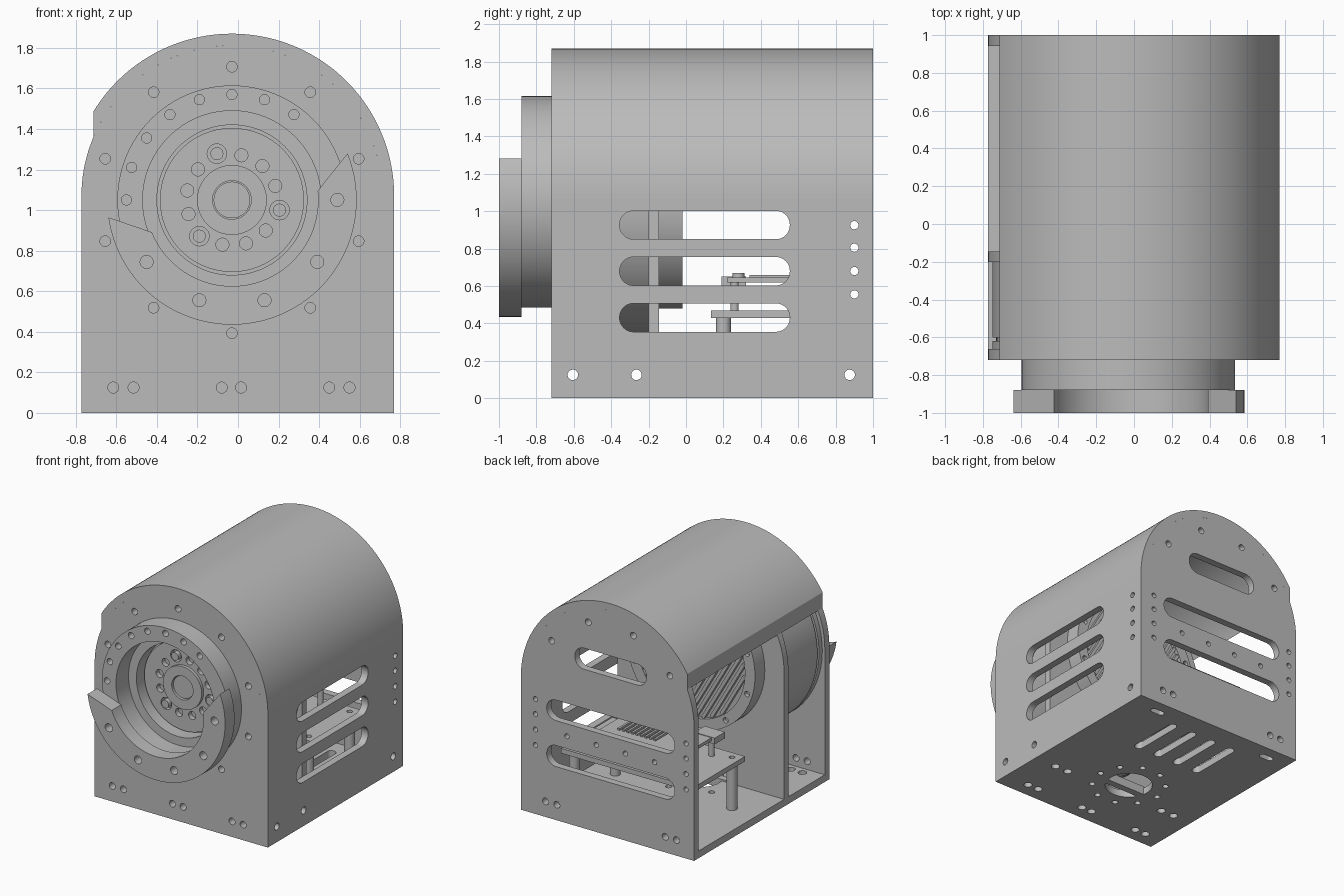
import bpy, bmesh
from math import sin, cos, radians, sqrt, acos, degrees

if "Cube" in bpy.data.objects:
    bpy.data.objects.remove(bpy.data.objects["Cube"], do_unlink=True)

grey = bpy.data.materials.new("plain grey")
grey.use_nodes = True
GREY = (0.5, 0.5, 0.5, 1)
grey.diffuse_color = GREY
grey.node_tree.nodes["Principled BSDF"].inputs["Base Color"].default_value = GREY

CX, CZ, ARC_Z = -0.03, 1.05, 1.07      # drive axis and roof arc centre
R_IN, R_OUT = 0.742, 0.8               # inner and outer roof radius
FRONT, BACK, T = -0.72, 1.0, 0.058     # housing ends and sheet thickness
made = []


# 2D outline helpers
def arc(u, v, r, a0, a1, n=72):
    return [(u + r * cos(radians(a0 + (a1 - a0) * i / n)),
             v + r * sin(radians(a0 + (a1 - a0) * i / n))) for i in range(n + 1)]


def circle(u, v, r, n=24):
    return arc(u, v, r, 0, 360, n)[:-1]


def hub(r, n=96):
    return circle(CX, CZ, r, n)


def rect(u0, u1, v0, v1):
    return [(u0, v0), (u1, v0), (u1, v1), (u0, v1)]


def slot(u0, u1, v0, v1):
    r = min(u1 - u0, v1 - v0) * 0.49
    return (arc(u1 - r, v1 - r, r, 0, 90, 10) + arc(u0 + r, v1 - r, r, 90, 180, 10)
            + arc(u0 + r, v0 + r, r, 180, 270, 10) + arc(u1 - r, v0 + r, r, 270, 360, 10))


def bolts(r, size, angles):
    return [circle(CX + r * cos(radians(a)), CZ + r * sin(radians(a)), size) for a in angles]


# Sheet or prism from an outline with holes, spanning lo..hi along an axis
def plate(name, loops, axis, lo, hi):
    curve = bpy.data.curves.new(name, 'CURVE')
    curve.dimensions = '2D'
    curve.fill_mode = 'BOTH'
    curve.extrude = (hi - lo) / 2
    for loop in loops:
        sp = curve.splines.new('POLY')
        sp.points.add(len(loop) - 1)
        for p, (u, v) in zip(sp.points, loop):
            p.co = (u, v, 0, 1)
        sp.use_cyclic_u = True
    temp = bpy.data.objects.new(name + " outline", curve)
    bpy.context.collection.objects.link(temp)
    deps = bpy.context.evaluated_depsgraph_get()
    mesh = bpy.data.meshes.new_from_object(temp.evaluated_get(deps))
    bpy.data.objects.remove(temp, do_unlink=True)
    bpy.data.curves.remove(curve)
    bm = bmesh.new()
    bm.from_mesh(mesh)
    mid = (lo + hi) / 2
    for vert in bm.verts:
        u, v, w = vert.co
        vert.co = {'x': (mid + w, u, v), 'y': (u, mid + w, v), 'z': (u, v, mid + w)}[axis]
    bmesh.ops.remove_doubles(bm, verts=bm.verts, dist=0.0001)
    bmesh.ops.recalc_face_normals(bm, faces=bm.faces)
    bm.to_mesh(mesh)
    bm.free()
    mesh.name = name
    mesh.materials.clear()
    mesh.materials.append(grey)
    obj = bpy.data.objects.new(name, mesh)
    bpy.context.collection.objects.link(obj)
    made.append(obj)
    return obj


LEFT, RIGHT = CX - R_IN, CX + R_IN
arch = [(LEFT, 0), (RIGHT, 0)] + arc(CX, ARC_Z, R_IN, 0, 180)
tenth = range(18, 378, 36)
foot_x = [-0.615, -0.515, -0.08, 0.015, 0.45, 0.55]
feet = [circle(x, 0.125, 0.027) for x in foot_x]
column_z = [0.555, 0.68, 0.805, 0.925]

# Front, middle and back plates
plate("front_plate", [arch, hub(0.37)] + feet + bolts(0.657, 0.026, tenth),
      'y', FRONT, FRONT + T)
plate("middle_plate", [arch, slot(-0.35, 0.29, 0.07, 0.31)], 'y', -0.2, -0.145)
plate("back_plate", [arch, slot(-0.6, 0.54, 0.43, 0.6), slot(-0.6, 0.54, 0.8, 0.965),
                     slot(-0.35, 0.29, 1.28, 1.45)]
      + [circle(x, 0.125, 0.027) for x in (-0.615, -0.515, 0.45, 0.55)]
      + [circle(x, 0.7, 0.02) for x in (-0.42, -0.16, 0.1, 0.36)]
      + [circle(x, z, 0.02) for x in (-0.7, 0.64) for z in column_z]
      + bolts(0.65, 0.026, (36, 72, 108, 144)), 'y', BACK - T, BACK)

# Roof and slotted side wall
cut = LEFT + 0.06 - CX
plate("roof", [arc(CX, ARC_Z, R_OUT, 0, degrees(acos(cut / R_OUT)))
               + arc(CX, ARC_Z, R_IN, degrees(acos(cut / R_IN)), 0)], 'y', FRONT, BACK)
plate("side_wall", [rect(FRONT, BACK, 0, ARC_Z)]
      + [slot(-0.355, 0.555, z, z + 0.152) for z in (0.355, 0.603, 0.85)]
      + [circle(0.9, z, 0.022) for z in column_z]
      + [circle(y, 0.125, 0.028) for y in (-0.605, -0.265, 0.875)],
      'x', RIGHT, CX + R_OUT)

# Base with vents, cable hole and screw holes
post_spots = [(x, y) for x in (-0.55, 0.49) for y in (0.2, 0.72)]
base = [rect(LEFT, RIGHT, FRONT + T, BACK - T), circle(-0.04, -0.11, 0.18, 48)]
base += [circle(-0.04 + 0.28 * cos(radians(a)), -0.11 + 0.28 * sin(radians(a)), 0.023)
         for a in range(0, 360, 36)]
base += [slot(x - 0.035, x + 0.035, 0.36, 0.82) for x in (-0.29, -0.1, 0.09, 0.28)]
base += [circle(x, -0.6, 0.032) for x in foot_x]
base += [circle(x, -0.25, 0.032) for x in (-0.6, -0.48, 0.45, 0.57)]
base += [slot(x - 0.06, x + 0.06, 0.86, 0.91) for x in (-0.57, 0.51)]
plate("base", base, 'z', 0, T)

# Front ring and crescent guard
plate("front_ring", [hub(0.565), hub(0.44)] + bolts(0.52, 0.025, range(54, 181, 18)),
      'y', -0.88, FRONT)
guard = arc(CX, CZ, 0.615, 188, 382) + arc(CX, CZ, 0.425, 366, 202)
plate("crescent_guard", [guard] + bolts(0.52, 0.032, range(216, 361, 36)), 'y', -1.0, -0.88)

# Drum between the front and middle plates
plate("drum_lip", [hub(0.72), hub(0.37)], 'y', FRONT + T, -0.62)
plate("drum_groove", [hub(0.7), hub(0.37)], 'y', -0.62, -0.6)
plate("drum", [hub(0.72)], 'y', -0.6, -0.2)

# Rotor face with its screw circle
ring = range(18, 378, 30)
large = (108, 228, 348)
small = [a for a in ring if a not in large]
plate("rotor_face", [hub(0.355), hub(0.095)] + bolts(0.225, 0.032, small)
      + bolts(0.24, 0.048, large), 'y', -0.64, -0.595)
plate("rotor_hub", [hub(0.172), hub(0.095)], 'y', -0.665, -0.64)
plate("hub_cap", [hub(0.09)], 'y', -0.65, -0.595)
for i, spot in enumerate(bolts(0.24, 0.032, large)):
    plate(f"rotor_screw_{i + 1}", [spot], 'y', -0.655, -0.595)

# Motor with cooling fins behind the middle plate
plate("motor", [hub(0.57)], 'y', -0.145, -0.05)
plate("motor_rim", [hub(0.57), hub(0.48)] + bolts(0.525, 0.022, tenth), 'y', -0.05, -0.02)
lean = radians(30)
fins = []
for i in range(-8, 9):
    s = i * 0.053
    h = sqrt(0.47 ** 2 - s ** 2)
    fins.append([(CX + u * cos(lean) - v * sin(lean), CZ + u * sin(lean) + v * cos(lean))
                 for u, v in rect(s - 0.013, s + 0.013, -h, h)])
plate("motor_fins", fins, 'y', -0.05, -0.02)

# Circuit shelf on posts, with stacked electronics
for i, (x, y) in enumerate(post_spots):
    plate(f"shelf_post_{i + 1}", [circle(x, y, 0.04)], 'z', T - 0.02, 0.43)
plate("shelf", [rect(-0.62, 0.56, 0.135, 0.79)]
      + [circle(x, y, 0.022) for x, y in post_spots], 'z', 0.43, 0.47)
plate("circuit_board", [rect(-0.45, 0.3, 0.22, 0.72)], 'z', 0.62, 0.645)
for i, (x, y) in enumerate([(-0.41, 0.26), (0.26, 0.26), (-0.41, 0.68), (0.26, 0.68)]):
    plate(f"board_spacer_{i + 1}", [circle(x, y, 0.022)], 'z', 0.47, 0.62)
plate("connector", [rect(-0.48, -0.3, 0.19, 0.32)], 'z', 0.6, 0.65)
plate("capacitor", [circle(-0.2, 0.28, 0.032)], 'z', 0.645, 0.67)
plate("heat_sink", [rect(x, x + 0.018, 0.34, 0.6) for x in
                    [-0.15 + 0.04 * i for i in range(9)]], 'z', 0.645, 0.66)

# Smooth curved walls, keep the edges sharp
bpy.ops.object.select_all(action='DESELECT')
for obj in made:
    obj.select_set(True)
bpy.context.view_layer.objects.active = made[0]
bpy.ops.object.shade_smooth_by_angle(angle=radians(30))
